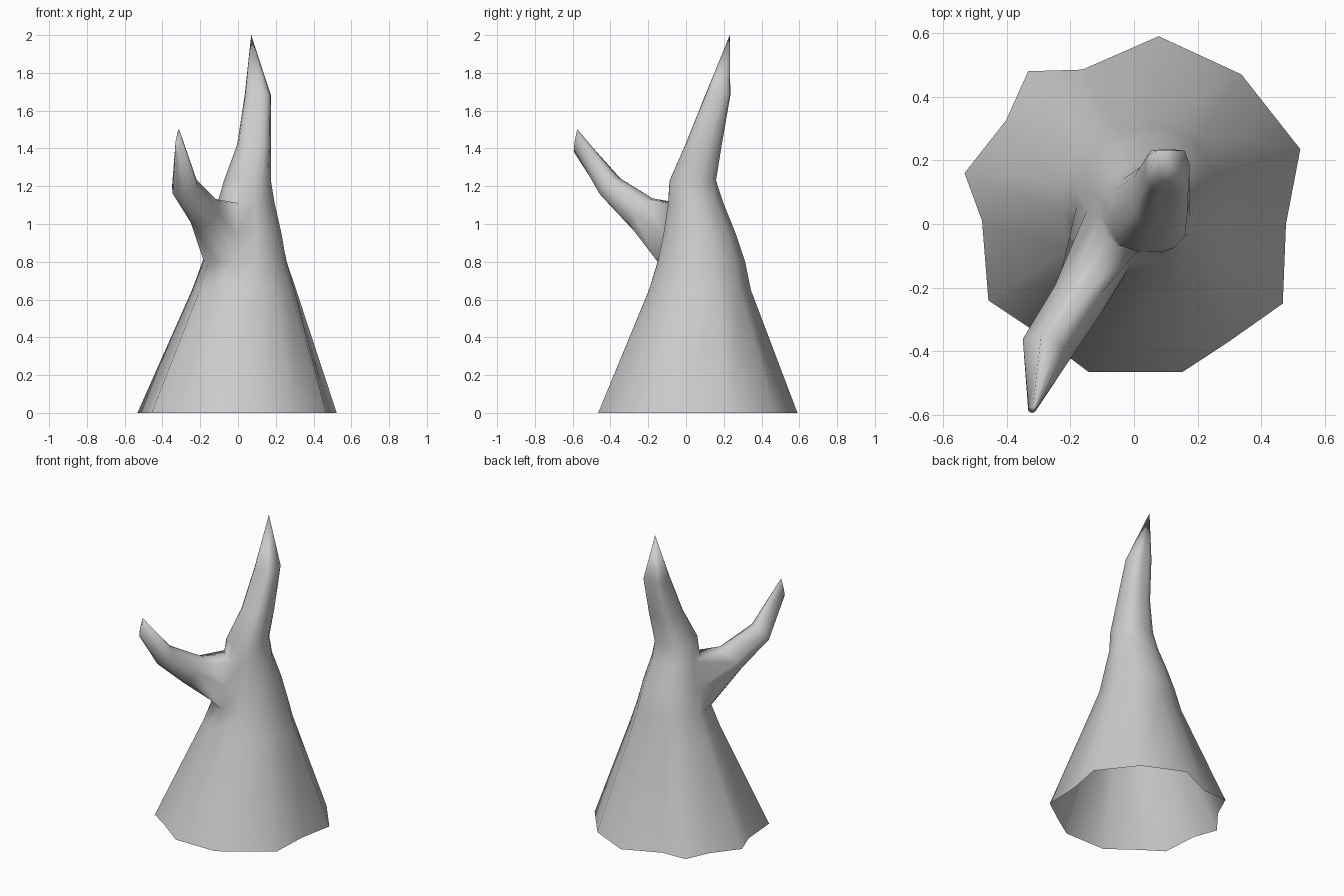
import bpy, bmesh, math
from mathutils import Vector

cube = bpy.data.objects.get("Cube")
if cube:
    bpy.data.objects.remove(cube)

# Flared root outline, counter-clockwise
OUTLINE = [(0.525, 0.235), (0.34, 0.47), (0.08, 0.59), (-0.16, 0.485), (-0.33, 0.48),
           (-0.4, 0.325), (-0.53, 0.16), (-0.475, 0.01), (-0.455, -0.24), (-0.32, -0.33),
           (-0.14, -0.465), (0.155, -0.465), (0.3, -0.37), (0.47, -0.25), (0.48, 0.0)]
N = len(OUTLINE)
UNIT = [Vector((x / 0.5275, (y - 0.0625) / 0.5275)) for x, y in OUTLINE]

# Trunk levels: z, x range, y range, share of the root outline, squareness
LEVELS = [(0.0, -0.53, 0.525, -0.465, 0.59, 1, 0),
          (0.65, -0.245, 0.315, -0.2, 0.345, 0.6, 0),
          (0.8, -0.19, 0.265, -0.155, 0.315, 0.4, 0),
          (0.95, -0.15, 0.235, -0.125, 0.265, 0.2, 0),
          (1.11, -0.11, 0.195, -0.1, 0.2, 0, 0),
          (1.23, -0.075, 0.175, -0.09, 0.16, 0, 0.3),
          (1.42, -0.005, 0.175, -0.005, 0.19, 0, 0.5),
          (1.68, 0.035, 0.175, 0.1, 0.235, 0, 0.7)]

bm = bmesh.new()


def trunk_ring(z, x0, x1, y0, y1, share, square):
    ring = []
    for p in UNIT:
        e = p.normalized()
        e = e.lerp(e / max(abs(e.x), abs(e.y)), square).lerp(p, share)
        ring.append(bm.verts.new(((x0 + x1) / 2 + e.x * (x1 - x0) / 2,
                                  (y0 + y1) / 2 + e.y * (y1 - y0) / 2, z)))
    return ring


def skin(a, b, skip=()):
    for i in range(len(a)):
        if i not in skip:
            j = (i + 1) % len(a)
            bm.faces.new((a[i], a[j], b[j], b[i]))


# Trunk, left open where the branch grows out and at the base
rings = [trunk_ring(*level) for level in LEVELS]
HOLE = (7, 8, 9)
for k in range(len(rings) - 1):
    skin(rings[k], rings[k + 1], HOLE if k in (2, 3) else ())

# Pointed trunk tip
tip = bm.verts.new((0.07, 0.232, 2.0))
for i in range(N):
    bm.faces.new((rings[-1][i], rings[-1][(i + 1) % N], tip))

# Branch, grown from the rim of the opening
rim = ([rings[2][i] for i in (7, 8, 9, 10)] + [rings[3][10]]
       + [rings[4][i] for i in (10, 9, 8, 7)] + [rings[3][7]])
side = Vector((0.86, -0.5, 0))
rise = Vector((0.32, 0.56, 0.75)).normalized()
middle = sum((v.co for v in rim), Vector()) / len(rim)
angles = [math.atan2((v.co.z - middle.z) / 0.155, (v.co - middle).dot(side) / 0.12)
          for v in rim]
SECTIONS = [((-0.175, -0.235, 1.06), 0.085, 0.1, rise),
            ((-0.28, -0.4, 1.195), 0.08, 0.068, rise),
            ((-0.32, -0.583, 1.44), 0.012, 0.06, Vector((0.12, 0.15, 1)))]
previous = rim
for centre, wide, tall, up in SECTIONS:
    ring = [bm.verts.new(Vector(centre) + side * wide * math.cos(a) + up * tall * math.sin(a))
            for a in angles]
    skin(previous, ring)
    previous = ring
bm.faces.new(previous)

bm.normal_update()
mesh = bpy.data.meshes.new("dead_tree_trunk")
bm.to_mesh(mesh)
bm.free()
mesh.shade_smooth()

# Plain grey material
grey = bpy.data.materials.new("pale_grey")
grey.use_nodes = True
colour = (0.6, 0.6, 0.6, 1)
grey.diffuse_color = colour
grey.node_tree.nodes["Principled BSDF"].inputs["Base Color"].default_value = colour
mesh.materials.append(grey)

trunk = bpy.data.objects.new("dead_tree_trunk", mesh)
bpy.context.collection.objects.link(trunk)
